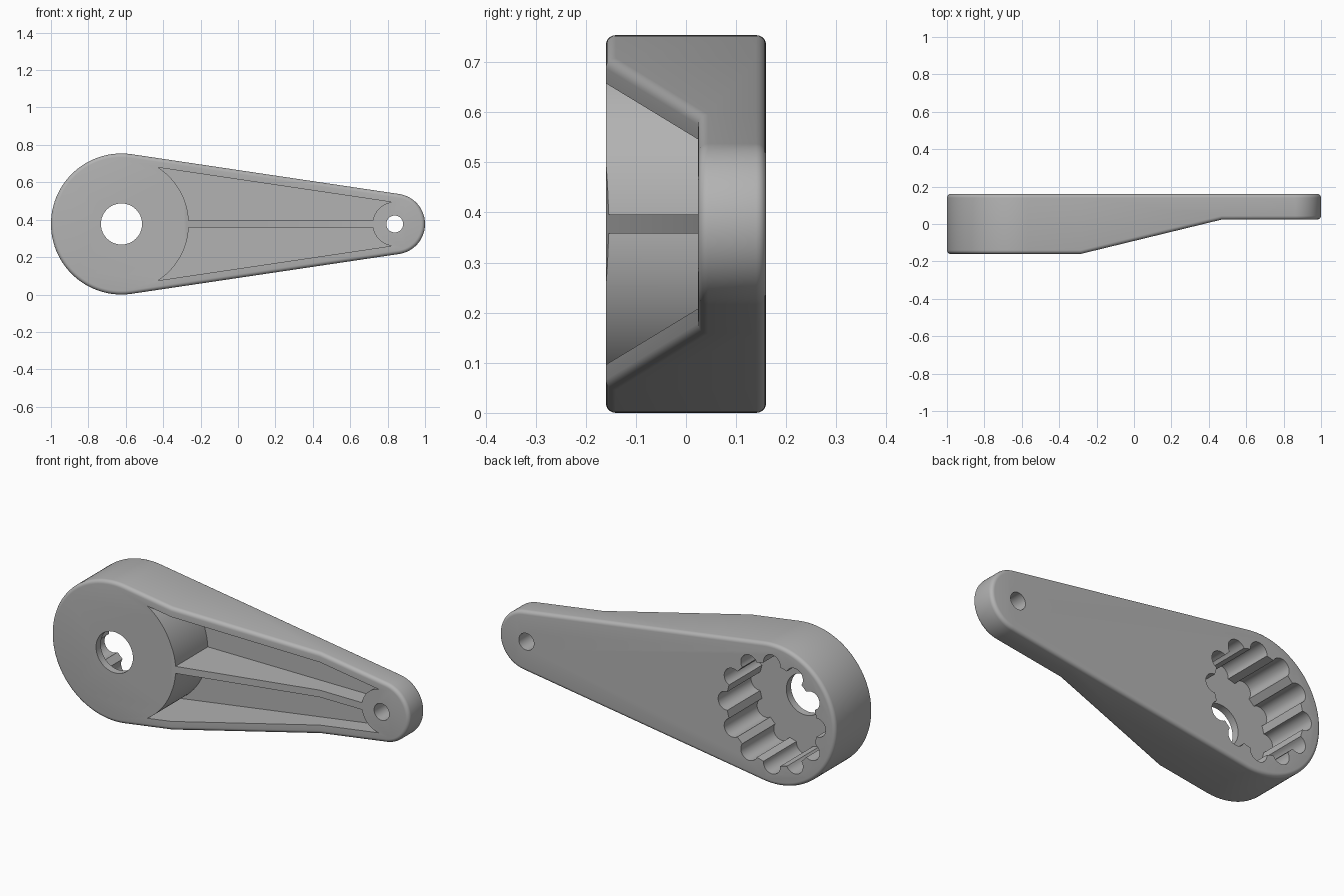
import bpy, bmesh
from math import sin, cos, asin, pi, radians

if "Cube" in bpy.data.objects:
    bpy.data.objects.remove(bpy.data.objects["Cube"], do_unlink=True)

CZ = 0.377                      # height of the long axis
HUB_X, HUB_R = -0.623, 0.377
TIP_X, TIP_R = 0.838, 0.162
FRONT, BACK, TIP_FRONT = -0.16, 0.16, 0.024
SLOPE_START, SLOPE_END = -0.285, 0.47
RIB = 0.019                     # half thickness of the centre rib

grey = bpy.data.materials.new("grey_plastic")
grey.use_nodes = True
colour = (0.45, 0.45, 0.45, 1)
grey.diffuse_color = colour
grey.node_tree.nodes["Principled BSDF"].inputs["Base Color"].default_value = colour


def arc(cx, cz, r, start, end, steps):
    angles = [start + (end - start) * i / steps for i in range(steps + 1)]
    return [(cx + r * cos(a), cz + r * sin(a)) for a in angles]


def add_object(name, bm):
    bmesh.ops.recalc_face_normals(bm, faces=bm.faces)
    mesh = bpy.data.meshes.new(name)
    bm.to_mesh(mesh)
    bm.free()
    mesh.materials.append(grey)
    obj = bpy.data.objects.new(name, mesh)
    bpy.context.collection.objects.link(obj)
    return obj


def prism(name, outline, y0, y1):
    bm = bmesh.new()
    rings = [[bm.verts.new((x, y, z)) for x, z in outline] for y in (y0, y1)]
    bm.faces.new(rings[0])
    bm.faces.new(rings[1])
    for i in range(len(outline)):
        bm.faces.new((rings[0][i - 1], rings[0][i], rings[1][i], rings[1][i - 1]))
    return add_object(name, bm)


# Arm body: two rounded ends joined by tangents, with a sloped front
phi = asin((HUB_R - TIP_R) / (TIP_X - HUB_X))
tangent = pi / 2 - phi


def tangent_point(x, side):
    t = (x - HUB_X - HUB_R * cos(tangent)) / cos(phi)
    return (x, CZ + side * (HUB_R * sin(tangent) - t * sin(phi)))


hub = arc(HUB_X, CZ, HUB_R, tangent, 2 * pi - tangent, 72)
tip = arc(TIP_X, CZ, TIP_R, -tangent, tangent, 40)
low = [tangent_point(x, -1) for x in (SLOPE_START, SLOPE_END)]
high = [tangent_point(x, 1) for x in (SLOPE_END, SLOPE_START)]
outline = hub + low + tip + high


def front_y(x):
    t = (x - SLOPE_START) / (SLOPE_END - SLOPE_START)
    return FRONT + (TIP_FRONT - FRONT) * min(max(t, 0), 1)


bm = bmesh.new()
front = [bm.verts.new((x, front_y(x), z)) for x, z in outline]
back = [bm.verts.new((x, BACK, z)) for x, z in outline]
h, n = len(hub), len(outline)
bm.faces.new(back)
bm.faces.new(front[:h + 1] + front[-1:])
bm.faces.new([front[h], front[h + 1], front[n - 2], front[n - 1]])
bm.faces.new(front[h + 1:n - 1])
for i in range(n):
    bm.faces.new((front[i - 1], front[i], back[i], back[i - 1]))
bmesh.ops.recalc_face_normals(bm, faces=bm.faces)
rim = [bm.edges.get((ring[i - 1], ring[i])) for ring in (front, back) for i in range(n)]
bmesh.ops.bevel(bm, geom=rim, offset=0.02, offset_type='OFFSET', segments=5,
                profile=0.5, affect='EDGES')
body = add_object("lever_arm", bm)

# Pockets either side of the centre rib
POCKET_HUB, POCKET_TIP, POCKET_FLOOR = 0.36, 0.118, 0.12
pocket = (arc(HUB_X, 0, POCKET_HUB, radians(57), asin(RIB / POCKET_HUB), 32)
          + arc(TIP_X, 0, POCKET_TIP, pi - asin(RIB / POCKET_TIP), radians(98), 20))
cutters = [prism("pocket_cutter", [(x, CZ + side * z) for x, z in pocket],
                 -0.3, POCKET_FLOOR) for side in (1, -1)]

# Fluted socket in the back of the hub
FLUTES, SOCKET_R, FLUTE_R = 12, 0.27, 0.05
socket = []
for k in range(FLUTES):
    a = 2 * pi * k / FLUTES
    socket += arc(HUB_X + SOCKET_R * cos(a), CZ + SOCKET_R * sin(a), FLUTE_R,
                  a - radians(95), a + radians(95), 14)
cutters.append(prism("socket_cutter", socket, -0.12, 0.3))

# Through holes
for name, x, r in (("hub_hole_cutter", HUB_X, 0.11), ("tip_hole_cutter", TIP_X, 0.045)):
    cutters.append(prism(name, arc(x, CZ, r, 0, 2 * pi, 48)[:-1], -0.4, 0.4))

bpy.context.view_layer.objects.active = body
for cutter in cutters:
    cutter.hide_render = True
    cut = body.modifiers.new("cut", 'BOOLEAN')
    cut.operation, cut.solver, cut.object = 'DIFFERENCE', 'EXACT', cutter
    bpy.ops.object.modifier_apply(modifier=cut.name)
    bpy.data.objects.remove(cutter, do_unlink=True)

bpy.ops.object.select_all(action='DESELECT')
body.select_set(True)
bpy.ops.object.shade_smooth_by_angle(angle=radians(25))
